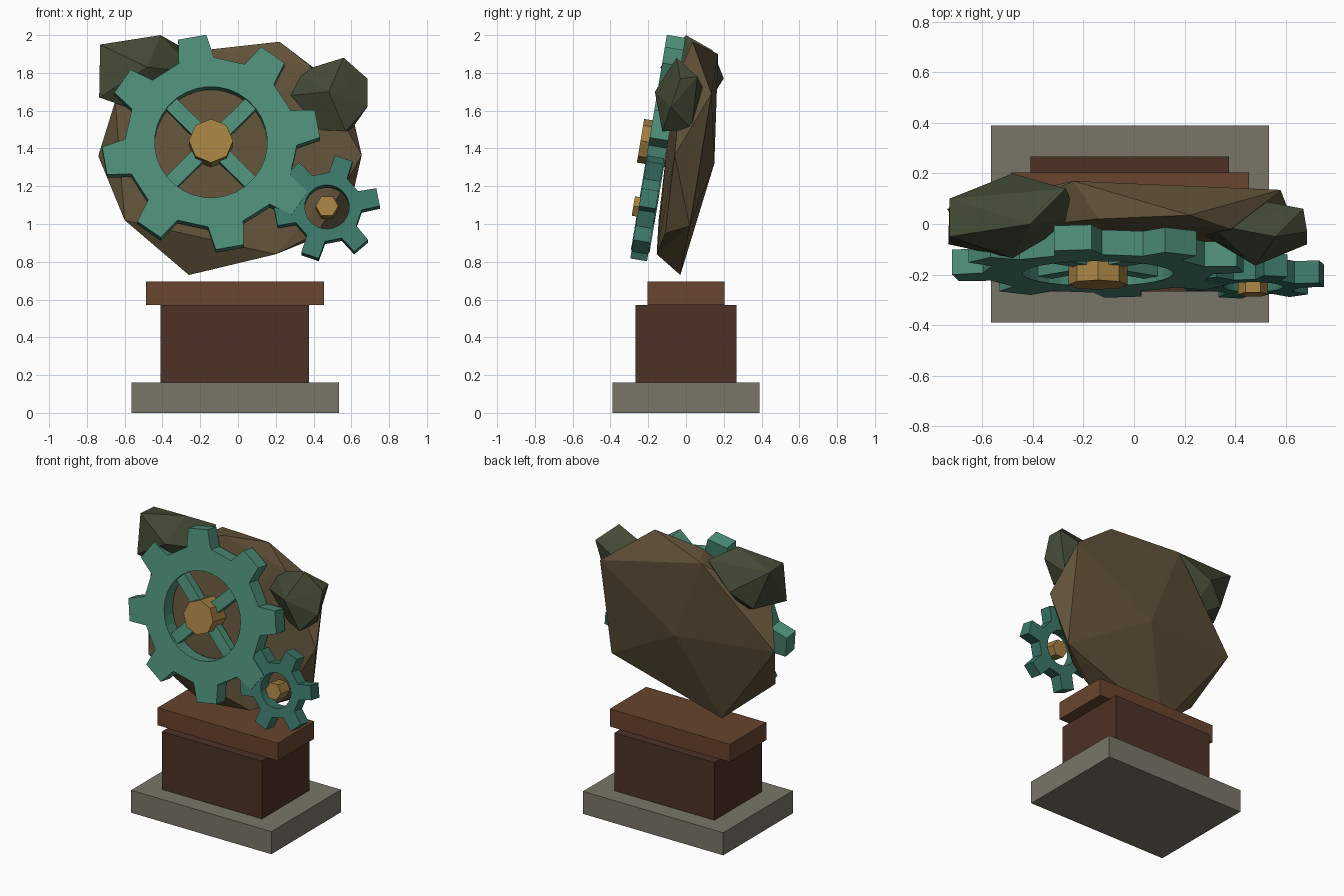
import bpy, bmesh
from math import pi, cos, sin, radians
from mathutils import Vector, Matrix

if "Cube" in bpy.data.objects:
    bpy.data.objects.remove(bpy.data.objects["Cube"])


def material(name, rgb):
    m = bpy.data.materials.new(name)
    m.diffuse_color = (*rgb, 1)
    m.use_nodes = True
    m.node_tree.nodes["Principled BSDF"].inputs["Base Color"].default_value = m.diffuse_color
    return m


STONE = material("stone", (0.19, 0.18, 0.14))
WOOD = material("dark_wood", (0.075, 0.032, 0.019))
WOOD_TOP = material("wood", (0.14, 0.058, 0.027))
ROCK = material("rock", (0.12, 0.085, 0.042))
MOSS = material("moss", (0.055, 0.068, 0.036))
TEAL = material("teal", (0.075, 0.27, 0.19))
TEAL_DARK = material("teal_dark", (0.045, 0.19, 0.14))
BRASS = material("brass", (0.38, 0.22, 0.055))


def finish(bm, name, mat, matrix=Matrix()):
    bmesh.ops.recalc_face_normals(bm, faces=bm.faces)
    me = bpy.data.meshes.new(name)
    bm.to_mesh(me)
    bm.free()
    me.materials.append(mat)
    ob = bpy.data.objects.new(name, me)
    ob.matrix_world = matrix
    bpy.context.collection.objects.link(ob)
    return ob


def box(name, lo, hi, mat, matrix=Matrix()):
    lo, hi = Vector(lo), Vector(hi)
    bm = bmesh.new()
    bmesh.ops.create_cube(bm, size=1)
    bmesh.ops.scale(bm, vec=hi - lo, verts=bm.verts)
    bmesh.ops.translate(bm, vec=(lo + hi) / 2, verts=bm.verts)
    return finish(bm, name, mat, matrix)


def boulder(name, points, mat):
    bm = bmesh.new()
    for p in points:
        bm.verts.new(p)
    hull = bmesh.ops.convex_hull(bm, input=bm.verts)
    loose = [v for v in bm.verts if not v.link_faces]
    bmesh.ops.delete(bm, geom=loose, context='VERTS')
    return finish(bm, name, mat)


def gear(name, teeth, outer, root, hole, phase, tip, base, thick, mat, matrix):
    """Toothed ring; tip and base are half widths of a tooth in degrees."""
    rings = []
    bm = bmesh.new()
    for z in (-thick / 2, thick / 2):
        out, inn = [], []
        for t in range(teeth):
            mid = phase + t * 360 / teeth
            for k, (off, r) in enumerate(((-base, root), (-tip, outer), (tip, outer), (base, root))):
                a = radians(mid + off)
                b = radians(mid + (k - 1.5) * 90 / teeth)
                out.append(bm.verts.new((r * cos(a), r * sin(a), z)))
                inn.append(bm.verts.new((hole * cos(b), hole * sin(b), z)))
        rings += [out, inn]
    ob, ib, ot, it = rings
    n = len(ob)
    for i in range(n):
        j = (i + 1) % n
        for p, q in ((ob, ib), (ib, it), (it, ot), (ot, ob)):
            bm.faces.new((p[i], p[j], q[j], q[i]))
    return finish(bm, name, mat, matrix)


def hub(name, sides, radius, z0, z1, mat, matrix):
    bm = bmesh.new()
    bmesh.ops.create_cone(bm, cap_ends=True, segments=sides, radius1=radius, radius2=radius,
                          depth=z1 - z0,
                          matrix=Matrix.Translation((0, 0, (z0 + z1) / 2)) @ Matrix.Rotation(pi / 2, 4, 'Z'))
    return finish(bm, name, mat, matrix)


# Stepped pedestal
box("base_slab", (-0.565, -0.39, 0), (0.535, 0.39, 0.16), STONE)
box("pedestal", (-0.41, -0.267, 0.16), (0.375, 0.267, 0.57), WOOD)
box("pedestal_cap", (-0.487, -0.204, 0.57), (0.455, 0.204, 0.695), WOOD_TOP)

# Leaning slab of rock with two mossy boulders
boulder("rock_slab", [
    (-0.26, -0.03, 0.73), (0.20, -0.155, 0.84), (0.42, -0.11, 0.95), (0.57, 0.02, 0.99),
    (0.655, -0.06, 1.365), (0.58, 0.135, 1.69), (0.22, 0.035, 1.965), (-0.14, 0.02, 1.925),
    (-0.24, 0.17, 1.90), (-0.65, -0.03, 1.65), (-0.74, 0.06, 1.36), (-0.60, -0.145, 1.02),
    (-0.02, 0.15, 1.32), (-0.10, -0.10, 1.42), (0.38, -0.02, 1.84)], ROCK)
boulder("left_boulder", [
    (-0.73, 0.10, 1.94), (-0.41, 0.0, 2.0), (-0.735, -0.08, 1.67), (-0.62, 0.13, 1.66),
    (-0.48, 0.20, 1.77), (-0.27, 0.14, 1.92), (-0.22, 0.02, 1.80), (-0.48, -0.135, 1.83),
    (-0.45, 0.0, 1.57), (-0.73, -0.05, 1.95)], MOSS)
boulder("right_boulder", [
    (0.27, -0.04, 1.68), (0.30, 0.0, 1.80), (0.56, -0.05, 1.88), (0.67, 0.06, 1.78),
    (0.685, -0.08, 1.62), (0.57, -0.125, 1.49), (0.60, 0.03, 1.50), (0.44, 0.105, 1.69),
    (0.48, -0.165, 1.70), (0.42, -0.05, 1.50), (0.685, -0.03, 1.77)], MOSS)

# Meshing gears, leaning back with the rock face
tilt = Matrix.Rotation(radians(80.5), 4, 'X')
big = Matrix.Translation((-0.143, -0.147, 1.425)) @ tilt
small = Matrix.Translation((0.471, -0.205, 1.083)) @ tilt

gear("large_gear", 8, 0.577, 0.455, 0.298, 10, 7.5, 12, 0.10, TEAL, big)
for i in range(2):
    box(f"gear_spoke_{i + 1}", (-0.31, -0.04, -0.03), (0.31, 0.04, 0.03), TEAL,
        big @ Matrix.Rotation(radians(45 + 90 * i), 4, 'Z'))
hub("large_hub", 8, 0.117, -0.06, 0.095, BRASS, big @ Matrix.Rotation(radians(0), 4, 'Z'))

gear("small_gear", 6, 0.28, 0.185, 0.118, 11, 10, 16, 0.09, TEAL_DARK, small)
hub("small_hub", 6, 0.06, -0.03, 0.075, BRASS, small)
